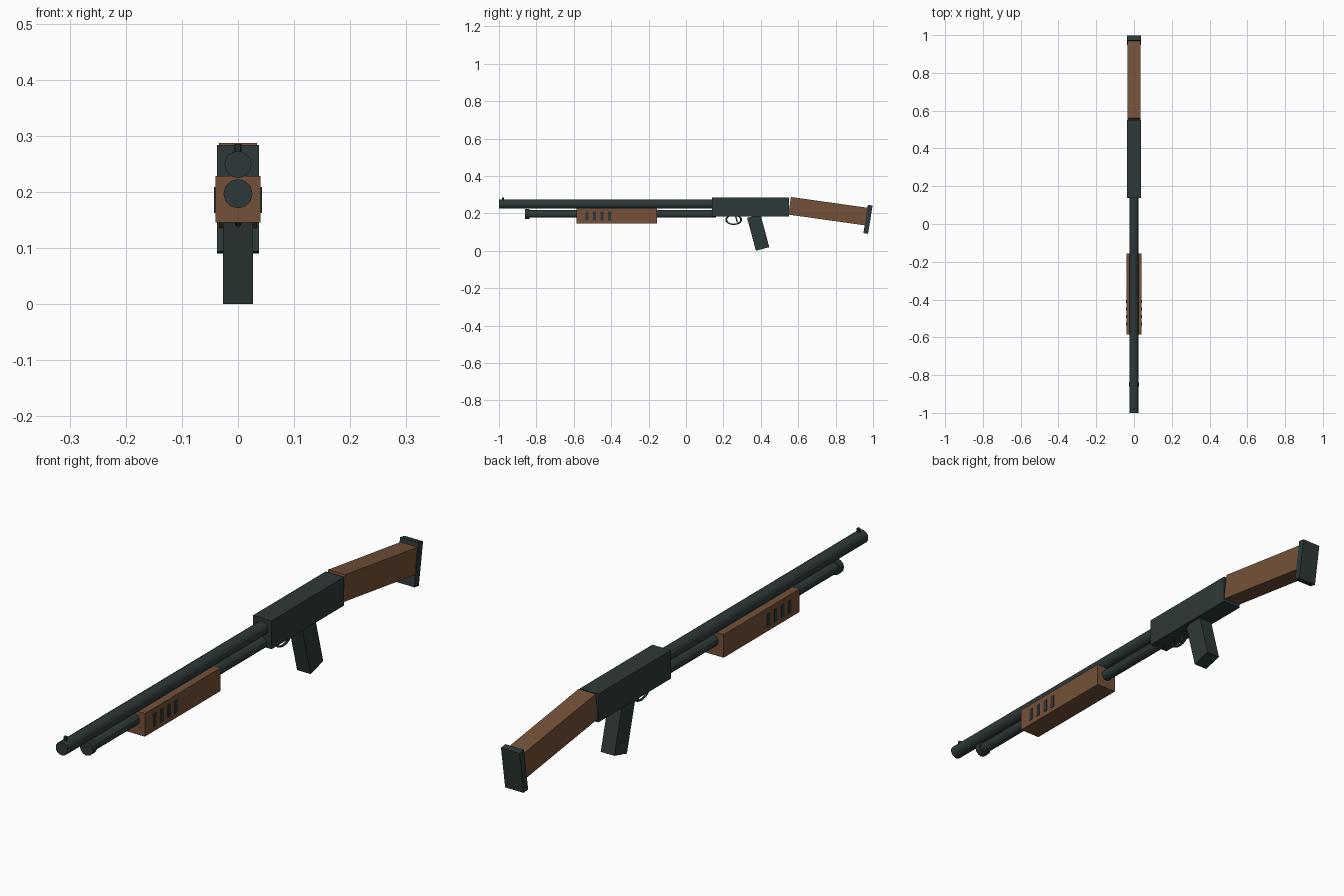
import bpy
from math import radians

default = bpy.data.objects.get("Cube")
if default:
    bpy.data.objects.remove(default, do_unlink=True)


def material(name, rgb):
    mat = bpy.data.materials.new(name)
    mat.use_nodes = True
    mat.diffuse_color = (*rgb, 1)
    mat.node_tree.nodes["Principled BSDF"].inputs["Base Color"].default_value = (*rgb, 1)
    return mat


METAL = material("dark_gunmetal", (0.027, 0.040, 0.040))
WOOD = material("brown_wood", (0.175, 0.083, 0.041))


def finish(name, mat):
    obj = bpy.context.object
    obj.name = name
    obj.data.materials.append(mat)
    return obj


def box(name, mat, centre, size, tilt=0):
    """Box with full sizes, tilted about the x axis in degrees."""
    bpy.ops.mesh.primitive_cube_add(size=1, location=centre, rotation=(radians(tilt), 0, 0))
    bpy.context.object.scale = size
    return finish(name, mat)


def rod(name, y0, y1, z, radius, sides):
    """Cylinder lying along y."""
    bpy.ops.mesh.primitive_cylinder_add(vertices=sides, radius=radius, depth=y1 - y0,
                                        location=(0, (y0 + y1) / 2, z),
                                        rotation=(radians(90), 0, 0))
    return finish(name, METAL)


# Barrel, magazine tube and its end cap
rod("barrel", -1, 0.16, 0.249, 0.024, 16)
rod("magazine_tube", -0.85, 0.16, 0.197, 0.02, 12)
rod("magazine_cap", -0.86, -0.838, 0.197, 0.026, 12)

# Bead sight on the muzzle
bpy.ops.mesh.primitive_cylinder_add(vertices=8, radius=0.006, depth=0.02,
                                    location=(0, -0.979, 0.276))
finish("front_sight", METAL)

# Receiver
box("receiver", METAL, (0, 0.344, 0.233), (0.074, 0.412, 0.102))

# Sliding fore-end with dark slots on both sides
box("fore_end", WOOD, (0, -0.371, 0.187), (0.081, 0.43, 0.083))
for side, label in ((1, "left"), (-1, "right")):
    for i in range(4):
        box(f"{label}_slot_{i + 1}", METAL, (side * 0.040, -0.53 + 0.04 * i, 0.186),
            (0.005, 0.016, 0.046))

# Stock and butt pad slope down together
box("stock", WOOD, (0, 0.763, 0.211), (0.068, 0.422, 0.095), -8)
box("butt_pad", METAL, (0, 0.973, 0.168), (0.074, 0.025, 0.153), -9)

# Pistol grip
box("grip", METAL, (0, 0.386, 0.0975), (0.054, 0.074, 0.182), 15)

# Trigger guard and trigger
bpy.ops.mesh.primitive_torus_add(major_radius=0.04, minor_radius=0.005, major_segments=24,
                                 minor_segments=8, location=(0, 0.255, 0.166),
                                 rotation=(0, radians(90), 0))
guard = finish("trigger_guard", METAL)
guard.scale = (0.62, 1, 1)
box("trigger", METAL, (0, 0.27, 0.168), (0.007, 0.007, 0.036), 15)
